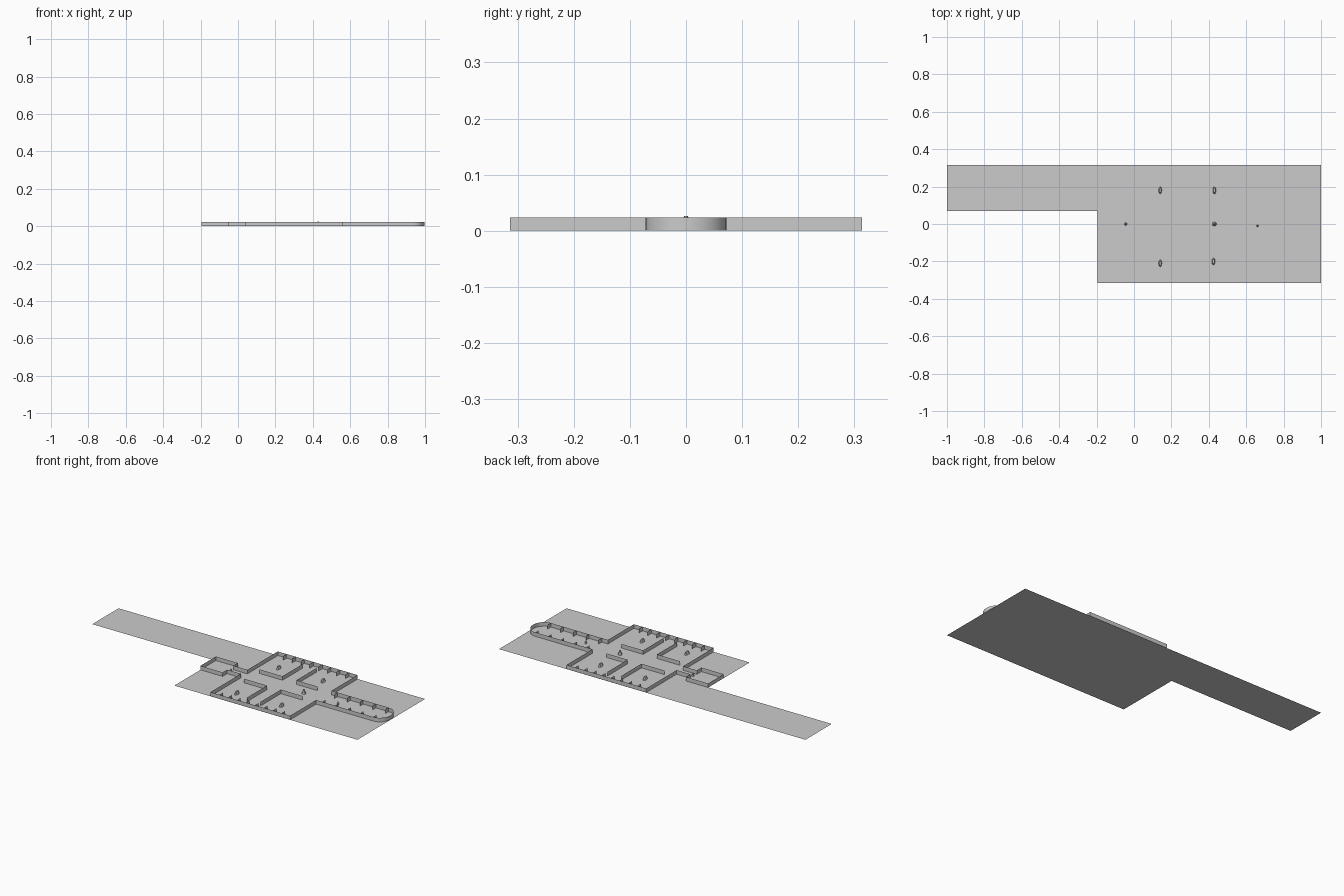
import bpy, bmesh, math

if "Cube" in bpy.data.objects:
    bpy.data.objects.remove(bpy.data.objects["Cube"])

H = 0.024  # wall height


def finish(bm, name):
    me = bpy.data.meshes.new(name)
    bm.to_mesh(me)
    bm.free()
    ob = bpy.data.objects.new(name, me)
    bpy.context.collection.objects.link(ob)
    return ob


def walls(name, paths, h=H):
    """Thin upright sheets that follow each plan path."""
    bm = bmesh.new()
    for path in paths:
        low = [bm.verts.new((x, y, 0)) for x, y in path]
        top = [bm.verts.new((x, y, h)) for x, y in path]
        for i in range(len(path) - 1):
            bm.faces.new((low[i], low[i + 1], top[i + 1], top[i]))
    return finish(bm, name)


def both(path):
    """A plan path and its mirror across y = 0."""
    return [path, [(x, -y) for x, y in reversed(path)]]


# L-shaped floor
bm = bmesh.new()
plan = [(-1, 0.07), (-0.195, 0.07), (-0.195, -0.315), (1, -0.315), (1, 0.315), (-1, 0.315)]
bm.faces.new([bm.verts.new((x, y, 0)) for x, y in plan])
bmesh.ops.recalc_face_normals(bm, faces=bm.faces)
bm.normal_update()
if bm.faces[:][0].normal.z < 0:
    bmesh.ops.reverse_faces(bm, faces=bm.faces[:])
finish(bm, "floor")

# Entrance room and short passage
walls("entrance_room", [[(-0.05, -0.03), (-0.05, -0.072), (-0.195, -0.072),
                         (-0.195, 0.072), (-0.05, 0.072), (-0.05, 0.03)]])
walls("passage_walls", both([(-0.05, -0.03), (0.04, -0.03)]))

# Outer walls of the main hall
walls("hall_walls", both([(0.04, -0.03), (0.04, -0.314), (0.56, -0.314), (0.56, -0.072)]))

# Inner L-shaped partitions around the central crossing
walls("inner_partitions",
      both([(0.09, -0.072), (0.24, -0.072), (0.24, -0.26)]) +
      both([(0.47, -0.072), (0.33, -0.072), (0.33, -0.26)]))

# Long gallery with a rounded end
arc = [(0.935 + 0.063 * math.cos(a), 0.072 * math.sin(a))
       for a in [math.radians(-90 + 180 * i / 24) for i in range(25)]]
gallery = walls("gallery_wall", [[(0.56, -0.072)] + arc + [(0.56, 0.072)]])
bpy.context.view_layer.objects.active = gallery
gallery.select_set(True)
bpy.ops.object.shade_smooth_by_angle(angle=math.radians(30))

# Fins along the hall and gallery walls
fins = []
for i in range(1, 9):
    x = 0.04 + 0.058 * i
    fins += both([(x, -0.314), (x, -0.28)])
walls("hall_fins", fins)
fins = []
for i in range(5):
    x = 0.6 + 0.083 * i
    fins += both([(x, -0.072), (x, -0.042)])
walls("gallery_fins", fins)


# Exhibits standing in the rooms
def plinth(name, x, y):
    bm = bmesh.new()
    bmesh.ops.create_cone(bm, cap_ends=True, segments=8, radius1=0.02, radius2=0.012, depth=0.018)
    for v in bm.verts:
        v.co = (x + v.co.x * 0.45, y + v.co.y, v.co.z + 0.009)
    finish(bm, name)


for n, (x, y) in enumerate([(0.14, 0.18), (0.43, 0.18), (0.14, -0.21), (0.425, -0.2)]):
    plinth("room_exhibit_%d" % n, x, y)


def spike(name, x, y, r, h):
    bm = bmesh.new()
    bmesh.ops.create_cone(bm, cap_ends=True, segments=6, radius1=r, radius2=r * 0.3, depth=h)
    bmesh.ops.translate(bm, verts=bm.verts, vec=(x, y, h / 2))
    finish(bm, name)


spike("central_exhibit", 0.43, 0, 0.012, 0.026)
spike("passage_exhibit", -0.045, 0, 0.008, 0.02)
spike("gallery_exhibit", 0.66, -0.01, 0.006, 0.018)
